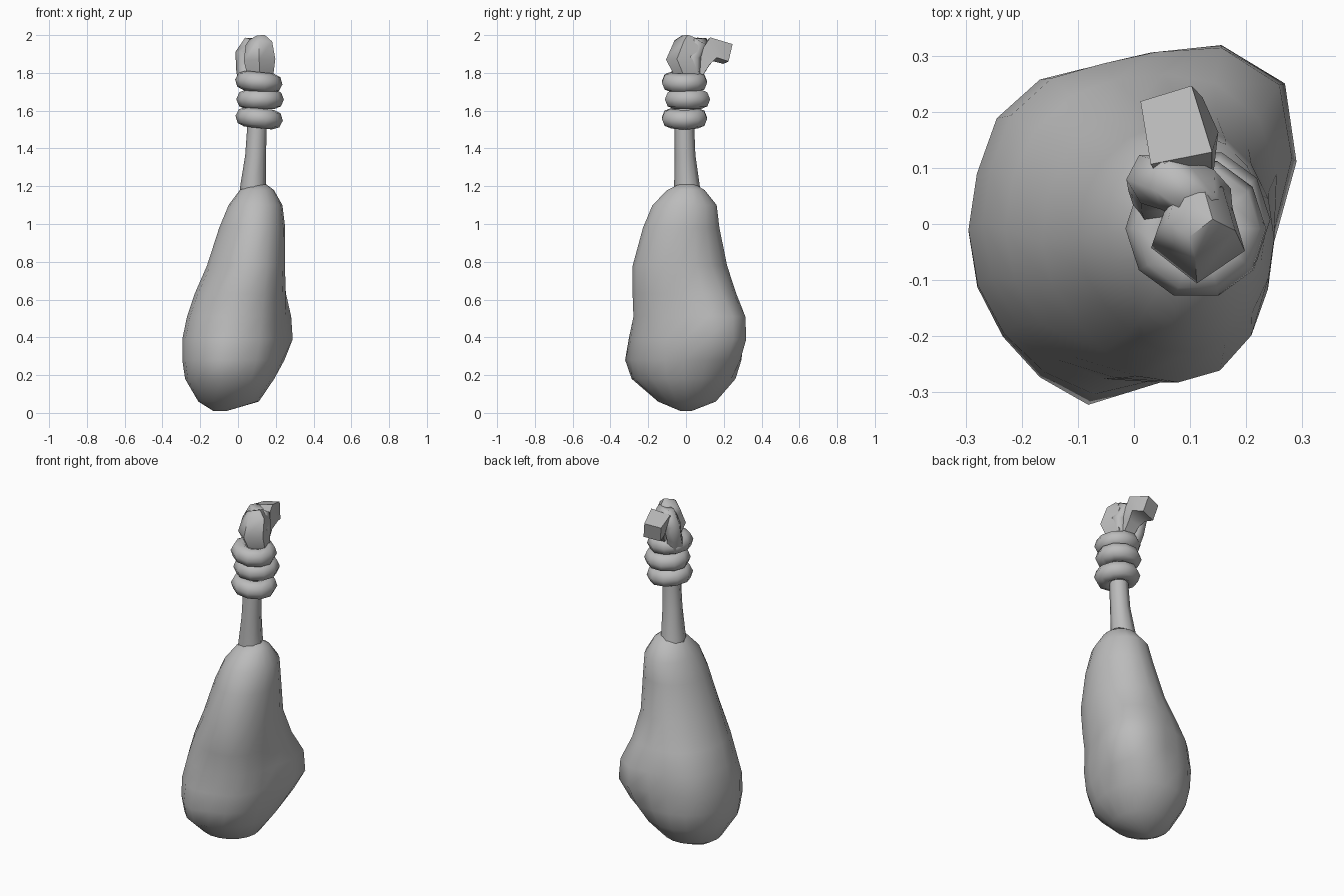
import bpy, bmesh
from math import sin, cos, pi, exp, radians
from mathutils import Matrix, Vector

cube = bpy.data.objects.get("Cube")
if cube:
    bpy.data.objects.remove(cube, do_unlink=True)

grey = bpy.data.materials.new("plain grey")
grey.use_nodes = True
grey.diffuse_color = (0.5, 0.5, 0.5, 1)
grey.node_tree.nodes["Principled BSDF"].inputs["Base Color"].default_value = (0.5, 0.5, 0.5, 1)


def add_mesh(name, bm, angle):
    """Turn a bmesh into a coloured, shaded object."""
    bmesh.ops.recalc_face_normals(bm, faces=bm.faces)
    mesh = bpy.data.meshes.new(name)
    bm.to_mesh(mesh)
    bm.free()
    mesh.materials.append(grey)
    obj = bpy.data.objects.new(name, mesh)
    bpy.context.collection.objects.link(obj)
    bpy.ops.object.select_all(action="DESELECT")
    obj.select_set(True)
    bpy.context.view_layer.objects.active = obj
    bpy.ops.object.shade_smooth_by_angle(angle=radians(angle))


def loft(name, rings, angle):
    """Skin a stack of closed rings and cap both ends."""
    bm = bmesh.new()
    loops = [[bm.verts.new(p) for p in ring] for ring in rings]
    n = len(loops[0])
    for low, high in zip(loops, loops[1:]):
        for i in range(n):
            j = (i + 1) % n
            bm.faces.new((low[i], low[j], high[j], high[i]))
    bm.faces.new(loops[0][::-1])
    bm.faces.new(loops[-1])
    add_mesh(name, bm, angle)


def strand(name, points, sides=6, turn=0.0, angle=75):
    """Tapered tube through (x, y, z, radius) points."""
    path = [Vector(p[:3]) for p in points]
    rings = []
    side = Vector((1, 0, 0))
    for i, p in enumerate(path):
        along = (path[min(i + 1, len(path) - 1)] - path[max(i - 1, 0)]).normalized()
        side = (side - along * side.dot(along)).normalized()
        other = along.cross(side)
        r = points[i][3]
        rings.append([p + r * (side * cos(a) + other * sin(a))
                      for a in (turn + 2 * pi * k / sides for k in range(sides))])
    loft(name, rings, angle)


# Lumpy body: height, x range, y range, plus soft lobes
levels = [
    (0.01, -0.13, -0.06, -0.03, 0.03),
    (0.06, -0.21, 0.11, -0.15, 0.16),
    (0.18, -0.28, 0.19, -0.28, 0.26),
    (0.28, -0.295, 0.23, -0.305, 0.28),
    (0.39, -0.295, 0.25, -0.30, 0.28),
    (0.51, -0.27, 0.25, -0.28, 0.285),
    (0.63, -0.23, 0.25, -0.28, 0.26),
    (0.78, -0.165, 0.25, -0.28, 0.22),
    (0.98, -0.10, 0.25, -0.23, 0.18),
    (1.10, -0.05, 0.235, -0.18, 0.165),
    (1.18, 0.01, 0.19, -0.10, 0.10),
    (1.21, 0.06, 0.15, -0.04, 0.05),
]
# Each lobe: direction, angular width, height, vertical spread, strength
lobes = [(44, 31, 0.43, 0.20, 0.42), (130, 18, 0.42, 0.18, 0.09), (-55, 25, 0.70, 0.22, 0.08),
         (-102, 18, 0.27, 0.12, 0.08), (-77, 14, 0.30, 0.14, -0.05), (-10, 18, 0.47, 0.20, -0.05),
         (-133, 26, 0.85, 0.20, -0.12)]


def swell(deg, z):
    total = 1
    for d, w, h, spread, strength in lobes:
        off = (deg - d + 180) % 360 - 180
        total += strength * exp(-(off / w) ** 2 - ((z - h) / spread) ** 2)
    return total


body_rings = []
for z, x0, x1, y0, y1 in levels:
    ring = []
    for k in range(18):
        deg = k * 20
        s = swell(deg, z)
        ring.append(((x0 + x1) / 2 + s * (x1 - x0) / 2 * cos(radians(deg)),
                     (y0 + y1) / 2 + s * (y1 - y0) / 2 * sin(radians(deg)), z))
    body_rings.append(ring)
loft("body", body_rings, 60)

# Stem flaring into the top of the body
strand("stem", [(0.08, 0.01, 1.13, 0.075), (0.08, 0.005, 1.2, 0.068), (0.093, -0.005, 1.36, 0.055),
                (0.10, -0.008, 1.5, 0.052), (0.105, -0.008, 1.8, 0.05)], sides=8)


# Three coils wound around the stem
def coil(name, centre, tilt, ring=0.074, tube=0.052, segments=10, sides=8):
    bm = bmesh.new()
    loops = []
    for i in range(segments):
        a = 2 * pi * i / segments
        loops.append([bm.verts.new(((ring + tube * cos(b)) * cos(a), (ring + tube * cos(b)) * sin(a),
                                    tube * sin(b)))
                      for b in (2 * pi * k / sides for k in range(sides))])
    for i in range(segments):
        here, after = loops[i], loops[(i + 1) % segments]
        for k in range(sides):
            m = (k + 1) % sides
            bm.faces.new((here[k], after[k], after[m], here[m]))
    bm.transform(Matrix.Translation(centre) @ Matrix.Rotation(radians(tilt), 4, "Y"))
    add_mesh(name, bm, 70)


coil("lower_coil", (0.112, -0.008, 1.56), 6)
coil("middle_coil", (0.117, 0.008, 1.66), 0)
coil("upper_coil", (0.11, -0.008, 1.752), 6)

# Knot: front loop, crossing strand and loose end
strand("knot_front", [(0.11, 0.0, 1.74, 0.06), (0.118, 0.01, 1.80, 0.074),
                      (0.115, -0.018, 1.87, 0.088), (0.112, 0.01, 1.95, 0.074),
                      (0.10, 0.02, 1.985, 0.045)], sides=5, turn=-pi / 2, angle=60)
strand("knot_crossing", [(0.05, 0.03, 1.75, 0.05), (0.035, 0.06, 1.82, 0.045), (0.035, 0.08, 1.90, 0.05),
                         (0.065, 0.075, 1.945, 0.052), (0.11, 0.055, 1.94, 0.055),
                         (0.14, 0.04, 1.88, 0.04), (0.13, 0.04, 1.78, 0.04)])
strand("knot_end", [(0.11, 0.06, 1.80, 0.045), (0.10, 0.09, 1.86, 0.055), (0.09, 0.135, 1.925, 0.08),
                    (0.067, 0.222, 1.90, 0.068)], sides=4, turn=pi / 4, angle=70)
